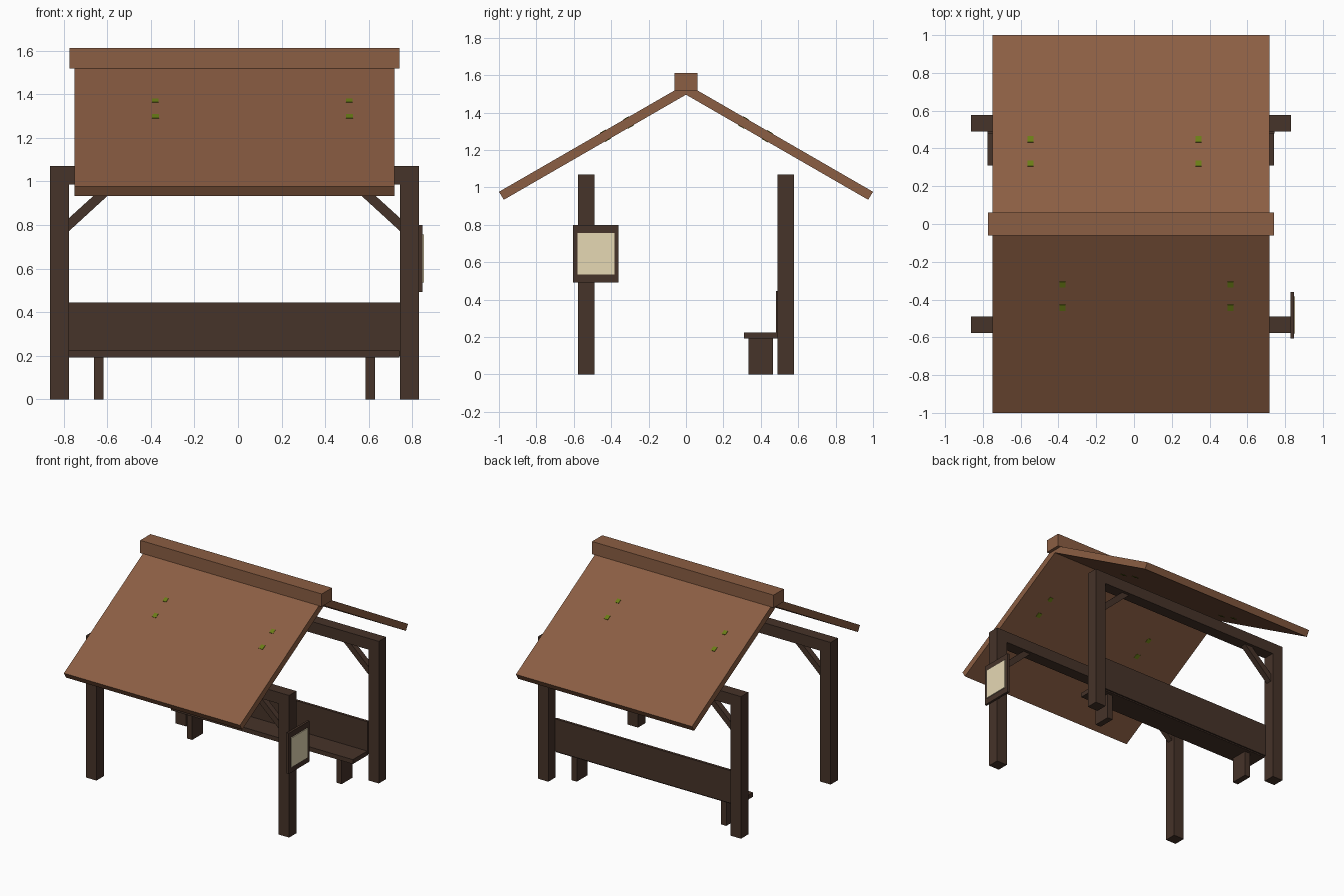
import bpy, bmesh, math
from mathutils import Matrix, Vector

if "Cube" in bpy.data.objects:
    bpy.data.objects.remove(bpy.data.objects["Cube"])


def material(name, rgb):
    m = bpy.data.materials.new(name)
    lin = [((c / 255 + 0.055) / 1.055) ** 2.4 for c in rgb]
    m.diffuse_color = (*lin, 1)
    m.use_nodes = True
    m.node_tree.nodes["Principled BSDF"].inputs["Base Color"].default_value = m.diffuse_color
    return m


WOOD = material("dark timber", (70, 51, 41))
ROOF = material("roof brown", (139, 94, 67))
PAPER = material("notice paper", (230, 216, 180))
MOSS = material("moss green", (106, 124, 22))


def finish(name, bm, mat):
    bmesh.ops.recalc_face_normals(bm, faces=bm.faces)
    me = bpy.data.meshes.new(name)
    bm.to_mesh(me)
    bm.free()
    me.materials.append(mat)
    ob = bpy.data.objects.new(name, me)
    bpy.context.collection.objects.link(ob)
    return ob


def box(name, x, y, z, mat):
    """Box from (min, max) ranges."""
    bm = bmesh.new()
    mid = Vector([(r[0] + r[1]) / 2 for r in (x, y, z)])
    size = [abs(r[1] - r[0]) for r in (x, y, z)]
    bmesh.ops.create_cube(bm, size=1, matrix=Matrix.Translation(mid) @ Matrix.Diagonal((*size, 1)))
    return finish(name, bm, mat)


def prism(name, pts, axis, lo, hi, mat):
    """Extrude a profile along x (points are y, z) or along y (points are x, z)."""
    bm = bmesh.new()
    place = (lambda a, b: (lo, a, b)) if axis == "x" else (lambda a, b: (a, lo, b))
    face = bm.faces.new([bm.verts.new(place(*p)) for p in pts])
    ext = bmesh.ops.extrude_face_region(bm, geom=[face])["geom"]
    move = (hi - lo, 0, 0) if axis == "x" else (0, hi - lo, 0)
    bmesh.ops.translate(bm, vec=move, verts=[v for v in ext if isinstance(v, bmesh.types.BMVert)])
    return finish(name, bm, mat)


CX = -0.016                 # the frame is centred slightly left of the origin
OUT, INN = 0.846, 0.759     # outer and inner post faces from CX

# Posts, beams and corner braces
for row, s in (("front", -1), ("back", 1)):
    yr = sorted((s * 0.49, s * 0.577))
    box(row + "_beam", (CX - INN, CX + INN), yr, (0.985, 1.07), WOOD)
    for side, d in (("left", -1), ("right", 1)):
        box(f"{row}_{side}_post", sorted((CX + d * INN, CX + d * OUT)), yr, (0, 1.07), WOOD)
        brace = [(CX + d * a, z) for a, z in
                 ((INN + 0.01, 0.763), (INN + 0.01, 0.823), (0.585, 0.99), (0.521, 0.99))]
        yc = s * 0.5335
        prism(f"{row}_{side}_brace", brace, "y", yc - 0.022, yc + 0.022, WOOD)

# Bench against the back posts
box("bench_seat", (CX - INN, CX + 0.756), (0.31, 0.49), (0.191, 0.224), WOOD)
box("bench_back", (CX - INN, CX + INN), (0.48, 0.5), (0.2, 0.445), WOOD)
for side, d in (("left", -1), ("right", 1)):
    box(f"bench_{side}_leg", sorted((CX + d * 0.6, CX + d * 0.645)), (0.335, 0.465), (0, 0.195), WOOD)

# Roof slopes and ridge cap
APEX, TAN, THICK = 1.554, math.tan(math.radians(30)), 0.05
for row, s in (("front", -1), ("back", 1)):
    slope = [(0, APEX), (s, APEX - TAN), (s * 0.974, 0.934), (0, 1.496)]
    prism(row + "_roof_slope", slope, "x", -0.75, 0.717, ROOF)
box("ridge_cap", (-0.772, 0.74), (-0.061, 0.061), (1.517, 1.613), ROOF)

# Small moss plates on both faces of the slopes
spots = {-1: [(-0.379, 0.32, 0.034), (-0.379, 0.443, 0.036), (0.511, 0.32, 0.034),
              (0.511, 0.443, 0.036)],
         1: [(-0.548, 0.32, 0.034), (-0.548, 0.448, 0.036), (0.342, 0.32, 0.034),
             (0.342, 0.448, 0.036)]}
for s, group in spots.items():
    for x, d, w in group:
        surface = Vector((x, s * d, APEX - d * TAN))
        tilt = Matrix.Rotation(-s * math.radians(30), 4, "X")
        for face, depth in (("top", 0.0), ("under", -THICK)):
            bm = bmesh.new()
            bmesh.ops.create_cube(bm, size=1, matrix=Matrix.Translation(surface) @ tilt
                                  @ Matrix.Translation((0, 0, depth))
                                  @ Matrix.Diagonal((w * 0.9, w, 0.006, 1)))
            finish("moss_patch_" + face, bm, MOSS)

# Notice board on the front right post
box("notice_frame", (0.829, 0.846), (-0.605, -0.36), (0.493, 0.8), WOOD)
box("notice_sheet", (0.845, 0.853), (-0.58, -0.383), (0.535, 0.757), PAPER)
